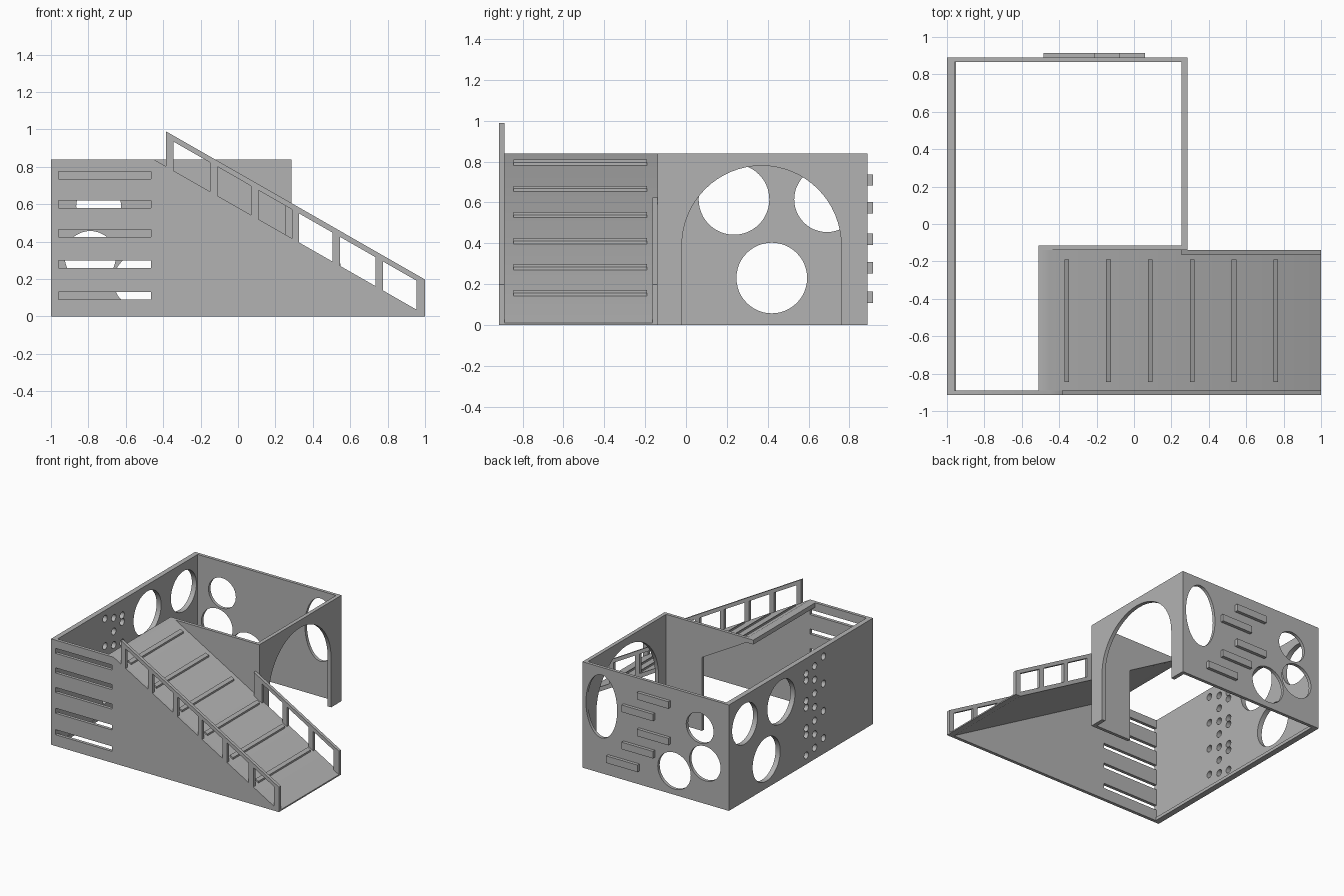
import bpy, bmesh, math
from mathutils import Matrix

cube = bpy.data.objects.get("Cube")
if cube:
    bpy.data.objects.remove(cube, do_unlink=True)

grey = bpy.data.materials.new("plain grey")
grey.use_nodes = True
GREY = (0.45, 0.45, 0.45, 1)
grey.diffuse_color = GREY
grey.node_tree.nodes["Principled BSDF"].inputs["Base Color"].default_value = GREY

H = 0.84          # wall height
RAMP_X = -0.45    # where the slope starts
SLOPE = 0.572
THICK = 0.035     # ramp thickness, measured vertically


def slope_z(x, lift=0):
    return H - SLOPE * (x - RAMP_X) + lift


def ring(u, v, ru, rv=None, n=48):
    rv = rv or ru
    return [(u + ru * math.cos(2 * math.pi * i / n),
             v + rv * math.sin(2 * math.pi * i / n)) for i in range(n)]


def rect(u0, u1, v0, v1):
    return [(u0, v0), (u1, v0), (u1, v1), (u0, v1)]


def panel(name, axis, a, b, outline, holes=()):
    """Flat board spanning a..b on the given axis, with cut-outs."""
    curve = bpy.data.curves.new(name, 'CURVE')
    curve.dimensions = '2D'
    curve.fill_mode = 'BOTH'
    curve.extrude = (b - a) / 2
    for loop in [outline, *holes]:
        spline = curve.splines.new('POLY')
        spline.points.add(len(loop) - 1)
        for point, (u, v) in zip(spline.points, loop):
            point.co = (u, v, 0, 1)
        spline.use_cyclic_u = True
    temp = bpy.data.objects.new(name + " outline", curve)
    bpy.context.collection.objects.link(temp)
    graph = bpy.context.evaluated_depsgraph_get()
    mesh = bpy.data.meshes.new_from_object(temp.evaluated_get(graph))
    bpy.data.objects.remove(temp, do_unlink=True)
    mid = (a + b) / 2
    if axis == 'y':
        turn = Matrix(((1, 0, 0, 0), (0, 0, -1, mid), (0, 1, 0, 0), (0, 0, 0, 1)))
    else:
        turn = Matrix(((0, 0, 1, mid), (1, 0, 0, 0), (0, 1, 0, 0), (0, 0, 0, 1)))
    mesh.transform(turn)
    bm = bmesh.new()
    bm.from_mesh(mesh)
    bmesh.ops.remove_doubles(bm, verts=bm.verts, dist=0.0001)
    bmesh.ops.recalc_face_normals(bm, faces=bm.faces)
    bm.to_mesh(mesh)
    bm.free()
    mesh.name = name
    mesh.materials.clear()
    mesh.materials.append(grey)
    obj = bpy.data.objects.new(name, mesh)
    bpy.context.collection.objects.link(obj)
    bpy.ops.object.select_all(action='DESELECT')
    obj.select_set(True)
    bpy.context.view_layer.objects.active = obj
    bpy.ops.object.shade_smooth_by_angle(angle=math.radians(30))
    return obj


# Slanted openings between the handrail posts
BAYS = [(-0.345, -0.15), (-0.11, 0.07), (0.11, 0.29),
        (0.325, 0.505), (0.545, 0.735), (0.775, 0.955)]


def bay(x0, x1):
    return [(x0, slope_z(x0)), (x1, slope_z(x1)),
            (x1, slope_z(x1, 0.155)), (x0, slope_z(x0, 0.155))]


# Front wall with its handrail and long slots
slots = [rect(-0.97, -0.465, z - 0.02, z + 0.02) for z in (0.11, 0.28, 0.445, 0.6, 0.755)]
panel("front_wall_and_handrail", 'y', -0.915, -0.89,
      [(-1, 0), (1, 0), (1, slope_z(1, 0.187)), (-0.385, slope_z(-0.385, 0.187)),
       (-0.385, slope_z(-0.385)), (RAMP_X, H), (-1, H)],
      slots + [bay(*b) for b in BAYS])

# Handrail on the far side of the ramp
panel("back_handrail", 'y', -0.165, -0.14,
      [(0.255, slope_z(0.255, -THICK)), (0.955, 0), (1, 0),
       (1, slope_z(1, 0.187)), (0.255, slope_z(0.255, 0.187))],
      [bay(*b) for b in BAYS[3:]])

# Inner wall, open below the top of the ramp
panel("inner_wall", 'y', -0.14, -0.115,
      [(-0.06, 0), (0.285, 0), (0.285, H), (-0.51, H), (-0.51, H - THICK),
       (RAMP_X, H - THICK), (-0.06, slope_z(-0.06, -THICK))])

# Back wall with round windows
panel("back_wall", 'y', 0.865, 0.89, rect(-1, 0.285, 0, H),
      [ring(0.118, 0.53, 0.137, 0.25), ring(-0.745, 0.59, 0.12),
       ring(-0.79, 0.32, 0.137), ring(-0.52, 0.19, 0.145)])

# Side wall with round windows and a band of small holes
small = []
for row in range(7):
    z = 0.09 + row * 0.108
    small.append(ring(-0.185, z, 0.027, n=20))
    small.append(ring(-0.08 if row % 2 else -0.295, z + 0.035, 0.027, n=20))
    if row % 2 == 0:
        small.append(ring(-0.08, z - 0.02, 0.027, n=20))
panel("right_side_wall", 'x', -1, -0.96, rect(-0.915, 0.89, 0, H),
      [ring(0.235, 0.615, 0.173), ring(0.69, 0.615, 0.16),
       ring(0.42, 0.23, 0.173)] + small)
panel("right_wall_foot", 'x', -0.96, -0.953, rect(-0.89, 0.865, 0, 0.025))

# Side wall with the arched doorway
arch = [(0.37 + 0.39 * math.cos(math.pi * i / 32),
         0.39 + 0.39 * math.sin(math.pi * i / 32)) for i in range(33)]
panel("arched_wall", 'x', 0.255, 0.285,
      [(-0.14, 0), (-0.14, H), (0.89, H), (0.89, 0), (0.76, 0)] + arch + [(-0.02, 0)])

# Ramp with a short flat landing
panel("ramp", 'y', -0.9, -0.14,
      [(-0.51, H), (RAMP_X, H), (1, slope_z(1)), (1, 0), (0.957, 0),
       (RAMP_X, H - THICK), (-0.51, H - THICK)])

# Cross battens on the ramp
for i in range(6):
    x0 = -0.372 + i * 0.2235
    x1 = x0 + 0.025
    panel(f"ramp_batten_{i + 1}", 'y', -0.845, -0.19,
          [(x0, slope_z(x0, -0.005)), (x1, slope_z(x1, -0.005)),
           (x1, slope_z(x1, 0.014)), (x0, slope_z(x0, 0.014))])

# Climbing bars on the back wall
bars = [(-0.485, 0.71), (-0.35, 0.575), (-0.485, 0.42), (-0.35, 0.28), (-0.215, 0.135)]
for i, (x, z) in enumerate(bars):
    panel(f"climbing_bar_{i + 1}", 'y', 0.885, 0.915,
          rect(x, x + 0.275, z - 0.028, z + 0.028))
